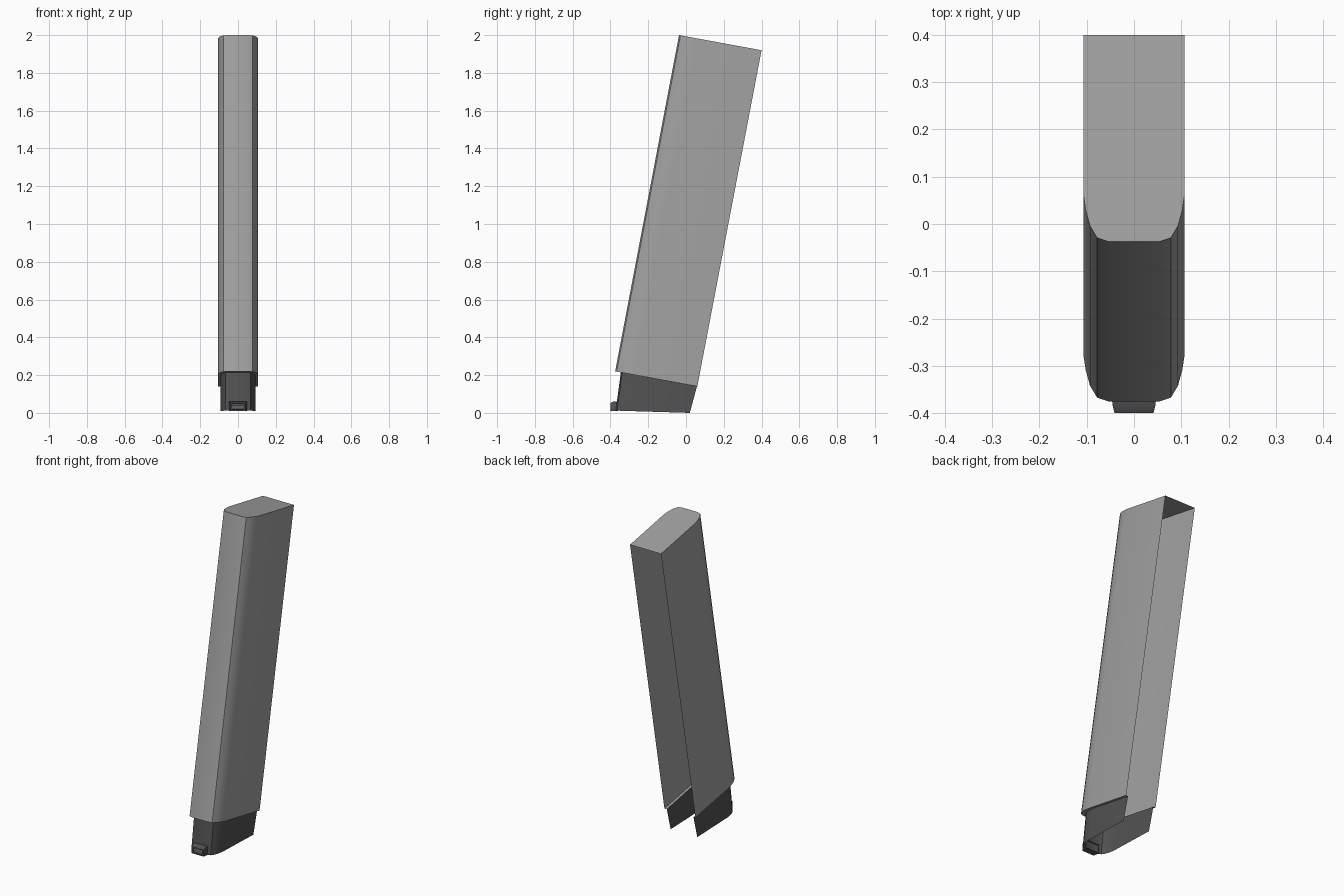
import bpy, math

if "Cube" in bpy.data.objects:
    bpy.data.objects.remove(bpy.data.objects["Cube"])


def material(name, v):
    m = bpy.data.materials.new(name)
    m.diffuse_color = (v, v, v, 1)
    m.use_nodes = True
    m.node_tree.nodes["Principled BSDF"].inputs["Base Color"].default_value = m.diffuse_color
    return m


LIGHT = material("mid grey", 0.36)
DARK = material("dark grey", 0.085)

# Half of the U section: x position, depth from front (0) to open back (1)
HALF = [(0.055, 0.0), (0.078, 0.018), (0.093, 0.075), (0.102, 0.15),
        (0.107, 0.225), (0.107, 1.0)]
SECTION = [(-x, t) for x, t in reversed(HALF)] + HALF


def u_ring(front, back, width):
    """Place the U section between a front and a back point in the yz plane."""
    return [(x * width,
             front[0] + (back[0] - front[0]) * t,
             front[1] + (back[1] - front[1]) * t) for x, t in SECTION]


def rect_ring(y, hx, z0, z1):
    return [(-hx, y, z0), (hx, y, z0), (hx, y, z1), (-hx, y, z1)]


def loft(name, rings, mat, closed=False, cap=False):
    n = len(rings[0])
    verts = [p for r in rings for p in r]
    faces = []
    for k in range(len(rings) - 1):
        for i in range(n if closed else n - 1):
            j = (i + 1) % n
            faces.append((k * n + i, k * n + j, (k + 1) * n + j, (k + 1) * n + i))
    if cap:
        faces.append(tuple(range((len(rings) - 1) * n, len(rings) * n)))
    me = bpy.data.meshes.new(name)
    me.from_pydata(verts, [], faces)
    me.materials.append(mat)
    me.shade_smooth()
    me.set_sharp_from_angle(angle=math.radians(40))
    ob = bpy.data.objects.new(name, me)
    bpy.context.collection.objects.link(ob)
    return ob


# Tilted main casing: open back, closed top, stepped ledge underneath
neck_top = u_ring((-0.345, 0.2145), (0.058, 0.14), 0.86)
loft("casing", [neck_top,
                u_ring((-0.375, 0.22), (0.06, 0.14), 1),
                u_ring((-0.037, 2.0), (0.4, 1.92), 1)], LIGHT, cap=True)

# Narrower lower neck, open at the back and the bottom
loft("neck", [u_ring((-0.372, 0.012), (0.02, 0.0), 0.86), neck_top], DARK)

# Small hollow catch at the bottom front
loft("catch", [rect_ring(-0.36, 0.048, 0.01, 0.062),
               rect_ring(-0.385, 0.045, 0.01, 0.06),
               rect_ring(-0.40, 0.041, 0.01, 0.052),
               rect_ring(-0.40, 0.031, 0.017, 0.046),
               rect_ring(-0.388, 0.031, 0.017, 0.046)], DARK, closed=True, cap=True)

# Grip ridges inside the catch
for i in range(3):
    z = 0.019 + i * 0.009
    loft(f"catch_ridge_{i + 1}", [rect_ring(-0.388, 0.029, z, z + 0.006),
                                  rect_ring(-0.394, 0.029, z + 0.001, z + 0.005)],
         LIGHT, closed=True, cap=True)
